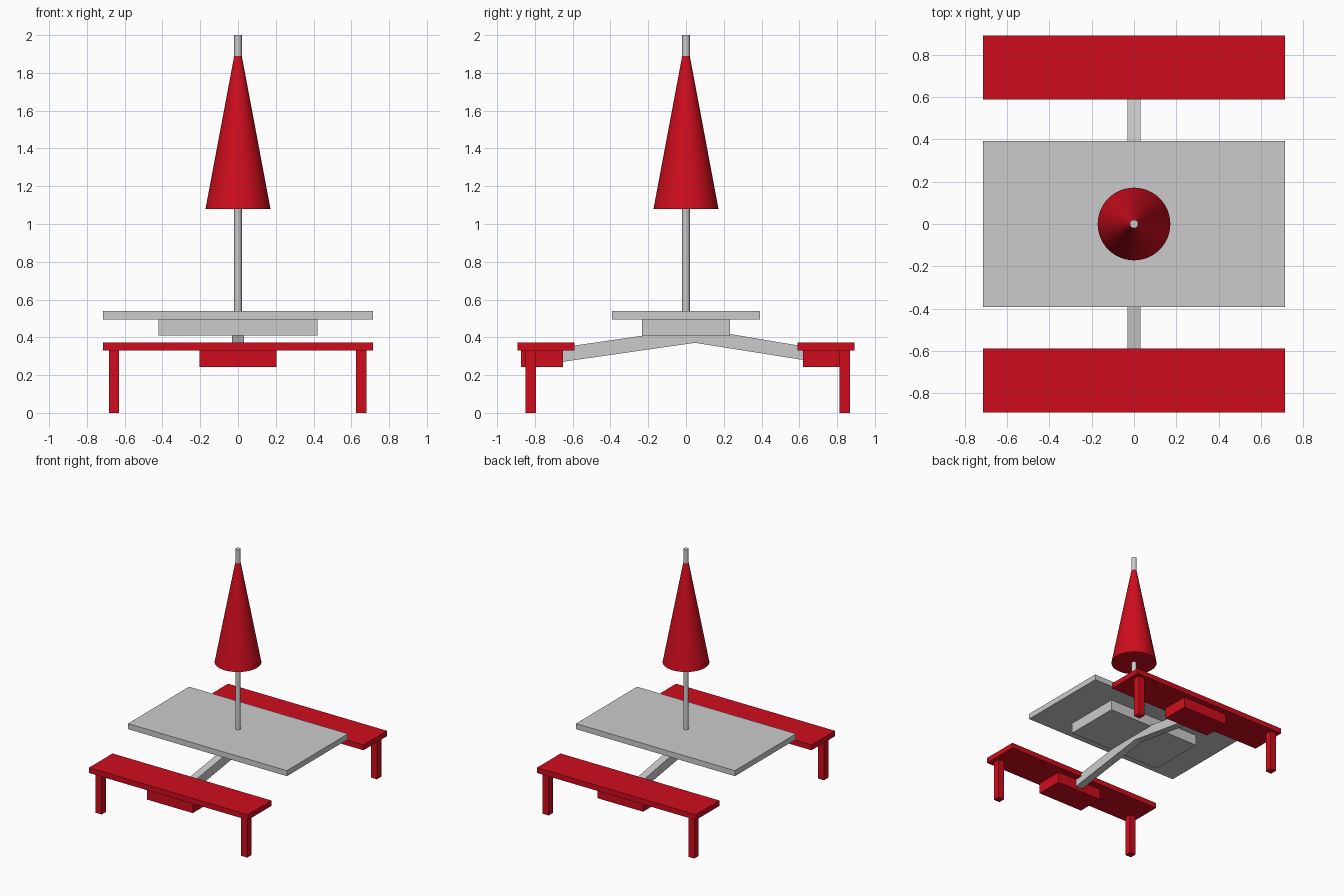
import bpy, bmesh, math

if "Cube" in bpy.data.objects:
    bpy.data.objects.remove(bpy.data.objects["Cube"])

red = bpy.data.materials.new("red_paint")
red.diffuse_color = (0.62, 0.004, 0.012, 1)
red.use_nodes = True
red.node_tree.nodes["Principled BSDF"].inputs["Base Color"].default_value = red.diffuse_color


def box(name, x, y, z, mat=None):
    """Box from (min, max) pairs."""
    bpy.ops.mesh.primitive_cube_add(size=1, location=[sum(p) / 2 for p in (x, y, z)])
    ob = bpy.context.object
    ob.name = name
    ob.scale = [p[1] - p[0] for p in (x, y, z)]
    bpy.ops.object.transform_apply(location=False, rotation=False, scale=True)
    if mat:
        ob.data.materials.append(mat)


def cone(name, r1, r2, z0, z1, sides, mat=None):
    bpy.ops.mesh.primitive_cone_add(vertices=sides, radius1=r1, radius2=r2,
                                    depth=z1 - z0, location=(0, 0, (z0 + z1) / 2))
    ob = bpy.context.object
    ob.name = name
    bpy.ops.object.shade_smooth_by_angle(angle=math.radians(40))
    if mat:
        ob.data.materials.append(mat)


# Table top and the block beneath it
box("table_top", (-0.714, 0.714), (-0.392, 0.392), (0.495, 0.54))
box("table_support_block", (-0.42, 0.42), (-0.233, 0.233), (0.41, 0.495))

# Benches with support blocks and legs
for side, y, block, leg in (("front", (-0.892, -0.59), (-0.873, -0.65), -0.823),
                            ("back", (0.59, 0.892), (0.62, 0.843), 0.84)):
    box(side + "_bench_seat", (-0.714, 0.714), y, (0.33, 0.373), red)
    box(side + "_bench_block", (-0.205, 0.205), block, (0.243, 0.33), red)
    for end, x in (("left", -0.656), ("right", 0.652)):
        box(f"{side}_{end}_leg", (x - 0.027, x + 0.027), (leg - 0.028, leg + 0.028), (0, 0.33), red)

# Bent arm joining the benches to the table
profile = [(-0.67, 0.268), (0.048, 0.371), (0.64, 0.277),
           (0.64, 0.349), (0.048, 0.449), (-0.67, 0.345)]
bm = bmesh.new()
face = bm.faces.new([bm.verts.new((-0.031, y, z)) for y, z in profile])
ext = bmesh.ops.extrude_face_region(bm, geom=[face])
bmesh.ops.translate(bm, vec=(0.062, 0, 0),
                    verts=[v for v in ext["geom"] if isinstance(v, bmesh.types.BMVert)])
bmesh.ops.recalc_face_normals(bm, faces=bm.faces)
mesh = bpy.data.meshes.new("bench_arm")
bm.to_mesh(mesh)
bm.free()
bpy.context.collection.objects.link(bpy.data.objects.new("bench_arm", mesh))

# Pole and folded umbrella
cone("pole", 0.02, 0.02, 0.5, 2.0, 32)
cone("folded_umbrella", 0.172, 0.02, 1.08, 1.89, 48, red)
